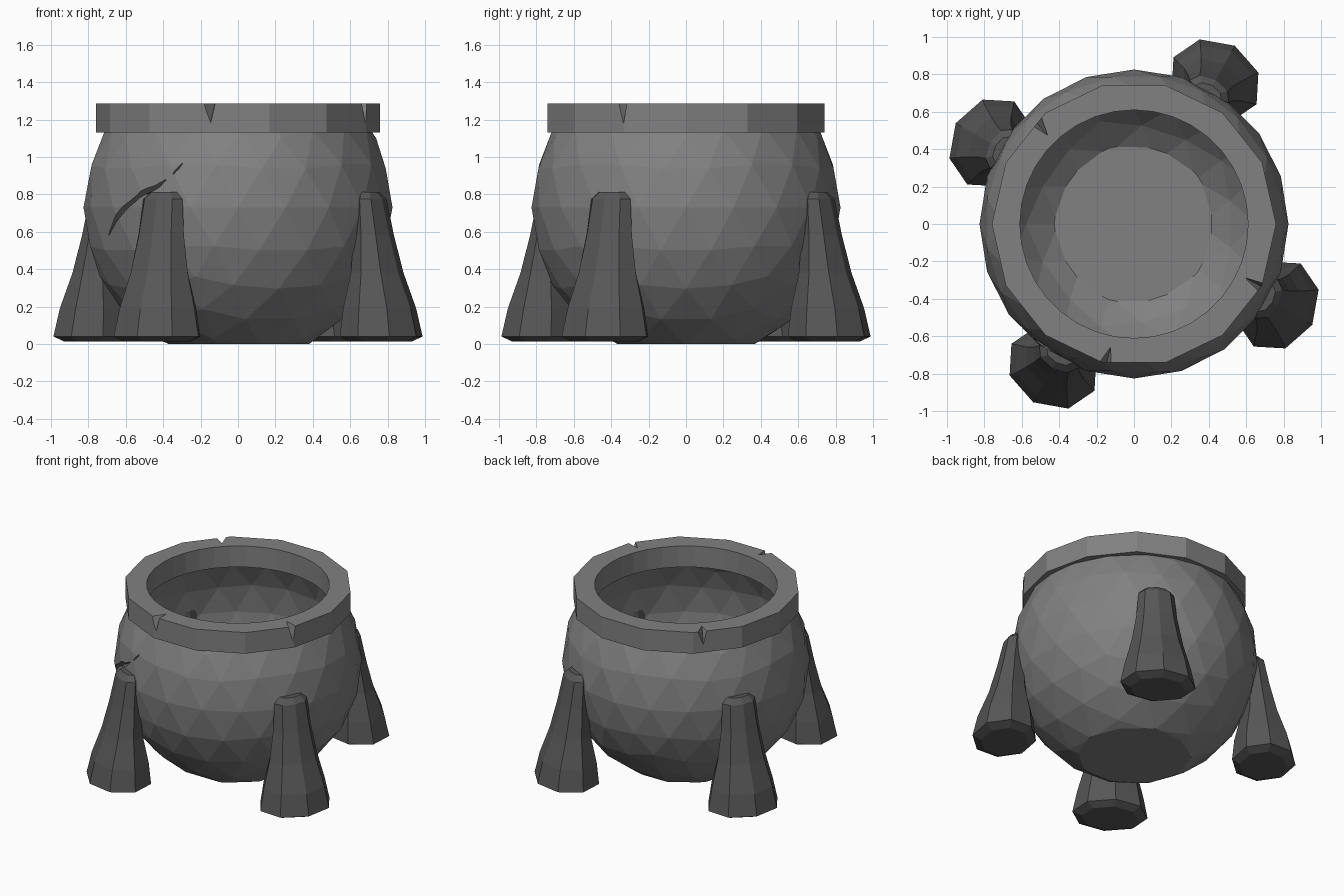
import bpy, bmesh, math
from mathutils import Vector, Matrix

if "Cube" in bpy.data.objects:
    bpy.data.objects.remove(bpy.data.objects["Cube"])


def material(name, value):
    m = bpy.data.materials.new(name)
    m.diffuse_color = (value, value, value, 1)
    m.use_nodes = True
    m.node_tree.nodes["Principled BSDF"].inputs["Base Color"].default_value = m.diffuse_color
    return m


stone = material("grey stone", 0.22)
dark_stone = material("dark grey stone", 0.095)


def make(name, bm, mat):
    bmesh.ops.recalc_face_normals(bm, faces=bm.faces[:])
    me = bpy.data.meshes.new(name)
    bm.to_mesh(me)
    bm.free()
    me.materials.append(mat)
    ob = bpy.data.objects.new(name, me)
    bpy.context.collection.objects.link(ob)
    return ob


def ball(name, radius, low, high):
    # faceted ball with a flat bottom and an optional flat top
    bm = bmesh.new()
    bmesh.ops.create_icosphere(bm, subdivisions=3, radius=radius,
                               matrix=Matrix.Translation((0, 0, CENTRE)))
    for z, n in ((low, -1), (high, 1)):
        cut = bmesh.ops.bisect_plane(bm, geom=bm.verts[:] + bm.edges[:] + bm.faces[:],
                                     plane_co=(0, 0, z), plane_no=(0, 0, n), clear_outer=True)
        edges = [e for e in cut["geom_cut"] if isinstance(e, bmesh.types.BMEdge)]
        if edges:
            bmesh.ops.holes_fill(bm, edges=edges, sides=0)
    return make(name, bm, stone)


def cylinder(name, sides, radius, z0, z1, turn=0.0):
    bm = bmesh.new()
    bmesh.ops.create_cone(bm, cap_ends=True, segments=sides, radius1=radius, radius2=radius,
                          depth=z1 - z0,
                          matrix=Matrix.Translation((0, 0, (z0 + z1) / 2)) @ Matrix.Rotation(turn, 4, "Z"))
    return make(name, bm, stone)


def loft(name, rings, mat):
    # closed skin through rings of points
    bm = bmesh.new()
    loops = [[bm.verts.new(p) for p in ring] for ring in rings]
    n = len(loops[0])
    for a, b in zip(loops, loops[1:]):
        for i in range(n):
            j = (i + 1) % n
            bm.faces.new((a[i], a[j], b[j], b[i]))
    bm.faces.new(loops[0][::-1])
    bm.faces.new(loops[-1])
    return make(name, bm, mat)


def subtract(ob, cutter):
    mod = ob.modifiers.new("cut", "BOOLEAN")
    mod.operation = "DIFFERENCE"
    mod.solver = "EXACT"
    mod.object = cutter
    bpy.context.view_layer.objects.active = ob
    bpy.ops.object.modifier_apply(modifier=mod.name)
    bpy.data.objects.remove(cutter)


CENTRE, R = 0.73, 0.826

# hollow round body
body = ball("pot_body", R, 0.0, 1.15)
subtract(body, ball("cavity_cutter", 0.765, 0.10, 3))


# jagged cracks in the front left of the body: (x, z, half width)
def crack(path):
    rings = []
    for i, (x, z, w) in enumerate(path):
        d = Vector((x, -math.sqrt(R * R - x * x - (z - CENTRE) ** 2), z - CENTRE)).normalized()
        a, b = path[max(i - 1, 0)], path[min(i + 1, len(path) - 1)]
        side = d.cross(Vector((b[0] - a[0], 0, b[1] - a[1]))).normalized() * w
        c = Vector((0, 0, CENTRE))
        rings.append([c + d * R * 1.05 + side, c + d * R * 1.05 - side, c + d * R * 0.945])
    return loft("crack_cutter", rings, stone)


subtract(body, crack([(-0.70, 0.58, 0.006), (-0.61, 0.73, 0.04), (-0.54, 0.79, 0.03),
                      (-0.49, 0.82, 0.045), (-0.39, 0.88, 0.006)]))
subtract(body, crack([(-0.35, 0.91, 0.006), (-0.325, 0.94, 0.012), (-0.30, 0.97, 0.005)]))

# fourteen-sided rim with a round opening
rim = cylinder("pot_rim", 14, 0.76, 1.13, 1.285, math.pi / 2)
subtract(rim, cylinder("opening_cutter", 36, 0.61, 1.0, 1.5))

# three chipped notches in the rim: angle, half width, inner reach
for angle, w, reach in ((258, 0.055, 0.64), (133, 0.06, 0.63), (333, 0.045, 0.63)):
    bm = bmesh.new()
    turn = Matrix.Rotation(math.radians(angle), 4, "Z")
    v = [bm.verts.new(turn @ Vector(p)) for p in
         ((0.80, -w, 1.32), (0.80, w, 1.32), (reach, 0.015, 1.32), (0.80, 0.01, 1.13))]
    for f in ((0, 1, 2), (0, 1, 3), (1, 2, 3), (2, 0, 3)):
        bm.faces.new([v[i] for i in f])
    subtract(rim, make("notch_cutter", bm, stone))

# four flared legs: height, distance from centre, sideways radius, outward radius
LEG = [(0.012, 0.875, 0.19, 0.16), (0.04, 0.88, 0.255, 0.215), (0.19, 0.87, 0.225, 0.19),
       (0.38, 0.855, 0.175, 0.13), (0.58, 0.835, 0.14, 0.095),
       (0.775, 0.815, 0.12, 0.07), (0.812, 0.805, 0.08, 0.045)]
for k in range(4):
    turn = Matrix.Rotation(math.radians(60.5 + 90 * k), 4, "Z")
    rings = [[turn @ Vector((d + ro * math.cos(i * math.pi / 4), rs * math.sin(i * math.pi / 4), z))
              for i in range(8)] for z, d, rs, ro in LEG]
    loft("leg_%d" % (k + 1), rings, dark_stone)
